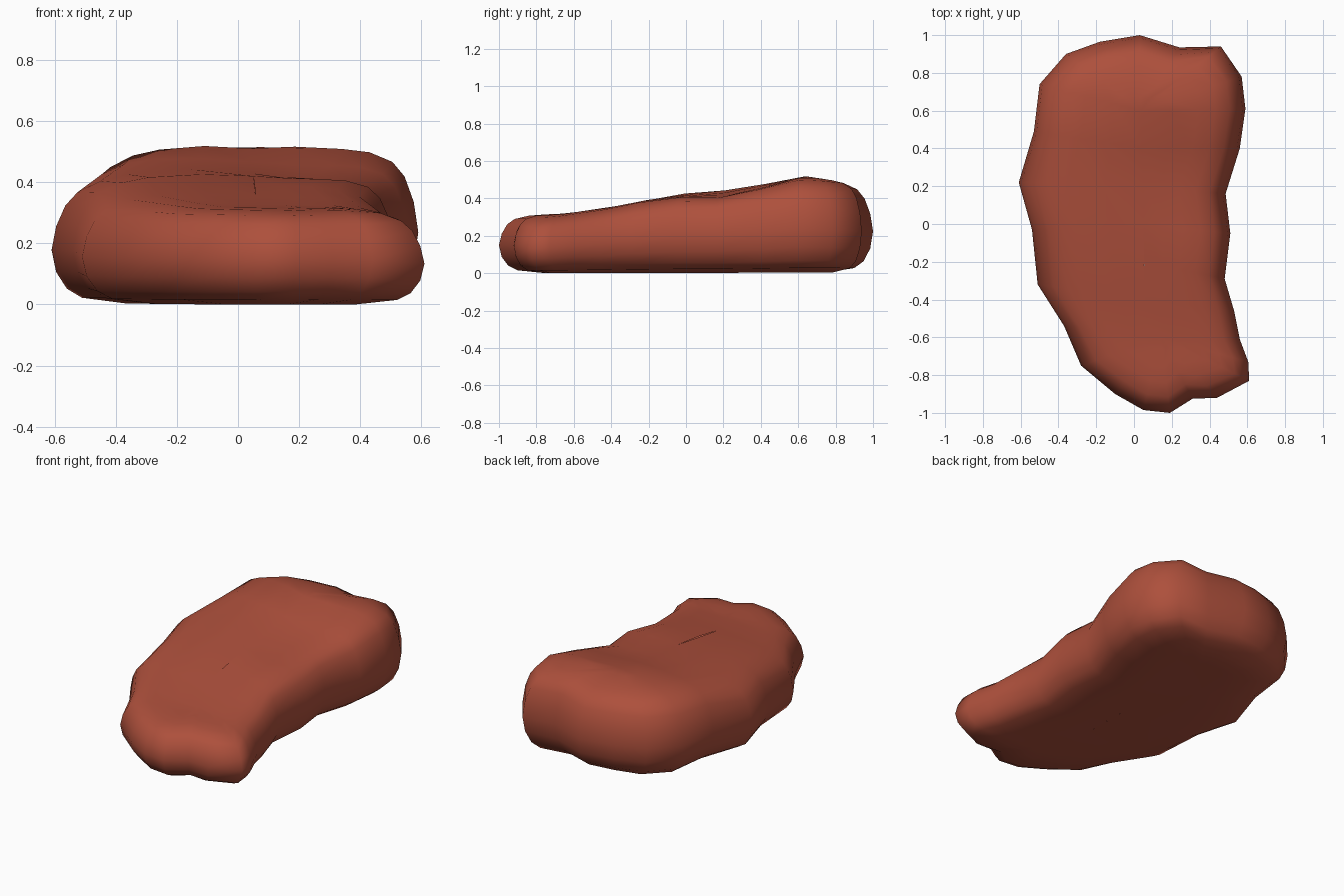
import bpy, bmesh, math
from mathutils import Vector

if "Cube" in bpy.data.objects:
    bpy.data.objects.remove(bpy.data.objects["Cube"])

# Top-view outline, counter-clockwise
OUTLINE = [(.61, -.83), (.605, -.73), (.56, -.61), (.53, -.46), (.48, -.29),
           (.51, -.05), (.485, .16), (.56, .4), (.59, .61), (.57, .78),
           (.46, .94), (.24, .935), (.03, 1), (-.18, .965), (-.36, .9),
           (-.5, .74), (-.53, .49), (-.61, .22), (-.54, -.03), (-.51, -.32),
           (-.37, -.54), (-.28, -.75), (-.1, -.9), (.05, -.985), (.19, -1),
           (.31, -.925), (.44, -.92)]
# Side profile of the upper surface: (y, z)
TOP = [(-1, .31), (-.65, .325), (-.45, .35), (-.05, .43), (.2, .45),
       (.4, .48), (.64, .525), (.9, .485), (1, .46)]
# Rounded rim: (inset distance, fraction of height), bottom to top
RIM = [(.25, .02), (.1, .07), (.05, .15), (.015, .3), (0, .5),
       (.015, .7), (.045, .86), (.085, .945), (.16, .99), (.25, 1)]


def height(x, y):
    for (y0, z0), (y1, z1) in zip(TOP, TOP[1:]):
        if y <= y1:
            break
    z = z0 + (z1 - z0) * (y - y0) / (y1 - y0)
    z -= .35 * max(0, abs(x - .08) - .2) ** 2                      # falls to the sides
    z -= .035 * math.exp(-((x - .28) / .25) ** 2 - ((y - .2) / .25) ** 2)  # shallow dip
    return z


def spine(p):
    y = max(-.6, min(.6, round(p.y / .2) * .2))
    return Vector((.05 - .02 * math.sin(y) + (.08 if y < -.5 else 0), y))


pts = [Vector(p) for p in OUTLINE]
bm = bmesh.new()


def ring(place, frac):
    out = []
    for p in pts:
        q = place(p)
        out.append(bm.verts.new((q.x, q.y, height(q.x, q.y) * frac)))
    return out


def inset(d):
    return lambda p: p + (spine(p) - p).normalized() * min(d, .8 * (spine(p) - p).length)


def inward(t):
    return lambda p: inset(.25)(p).lerp(spine(p), t)


# Rings from the centre of the underside, round the rim, to the centre of the top
rings = [ring(inward(1), .02), ring(inward(.5), .02)]
rings += [ring(inset(d), f) for d, f in RIM]
rings += [ring(inward(.5), 1), ring(inward(1), 1)]
n = len(pts)
for a, b in zip(rings, rings[1:]):
    for i in range(n):
        j = (i + 1) % n
        bm.faces.new((a[i], a[j], b[j], b[i]))
bmesh.ops.remove_doubles(bm, verts=bm.verts, dist=.001)
low = min(v.co.z for v in bm.verts)
for v in bm.verts:
    v.co.z -= low
bmesh.ops.recalc_face_normals(bm, faces=bm.faces)
for f in bm.faces:
    f.smooth = True

# Slab object
mesh = bpy.data.meshes.new("meat_slab")
bm.to_mesh(mesh)
bm.free()
slab = bpy.data.objects.new("meat_slab", mesh)
bpy.context.collection.objects.link(slab)
mat = bpy.data.materials.new("brick red")
mat.diffuse_color = (.42, .08, .045, 1)
mat.use_nodes = True
mat.node_tree.nodes["Principled BSDF"].inputs["Base Color"].default_value = mat.diffuse_color
mesh.materials.append(mat)
